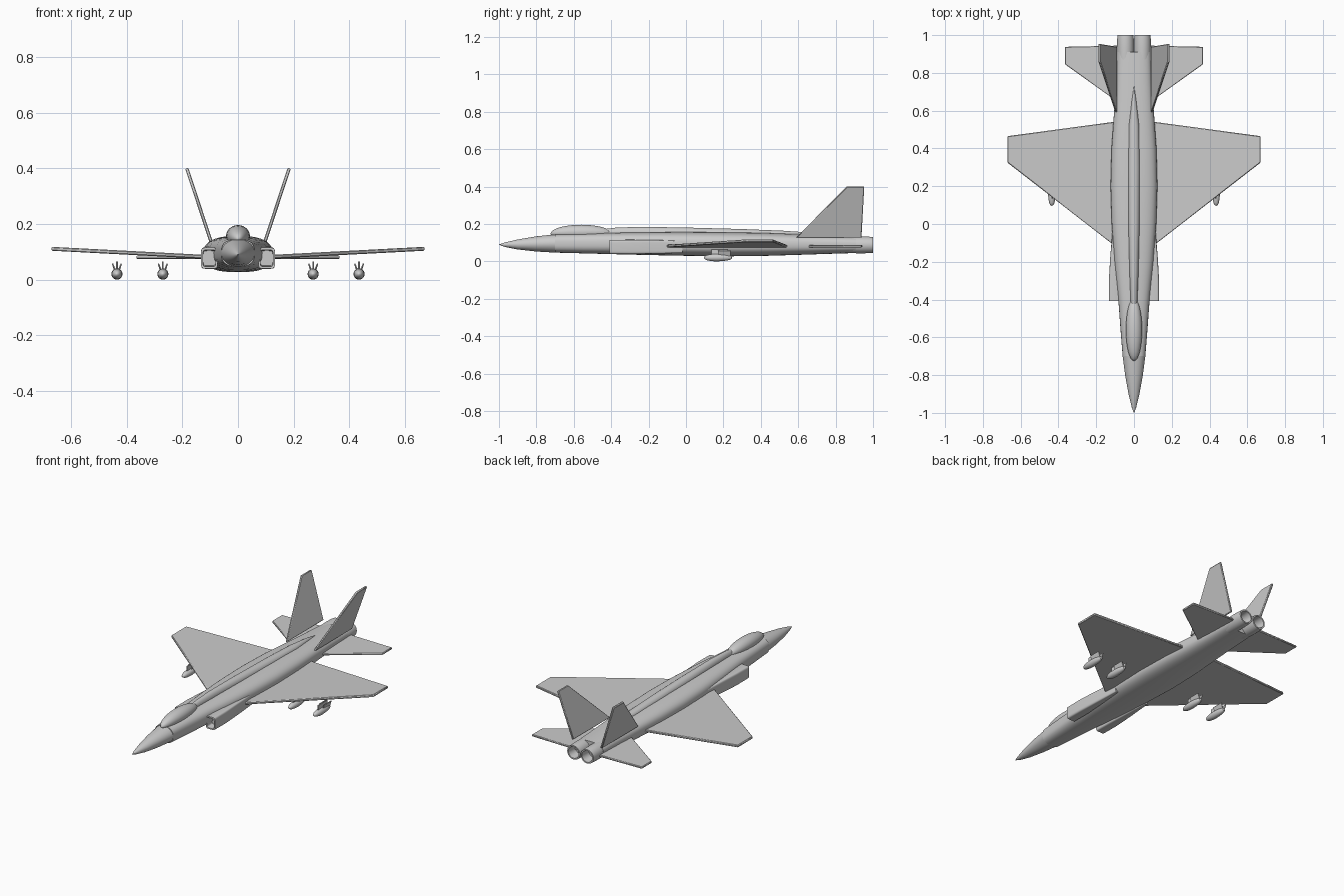
import bpy, bmesh, math
from mathutils import Vector


def finish(name, bm, angle=35):
    bmesh.ops.recalc_face_normals(bm, faces=bm.faces)
    mesh = bpy.data.meshes.new(name)
    bm.to_mesh(mesh)
    bm.free()
    obj = bpy.data.objects.new(name, mesh)
    bpy.context.collection.objects.link(obj)
    bpy.ops.object.select_all(action='DESELECT')
    obj.select_set(True)
    bpy.context.view_layer.objects.active = obj
    bpy.ops.object.shade_smooth_by_angle(angle=math.radians(angle))
    return obj


def loft(name, sections, sides=32, x=0.0, power=2.0):
    """Skin rings along y; each section is (y, half width, bottom z, top z)."""
    bm = bmesh.new()
    rings = []
    for y, w, z0, z1 in sections:
        ring = []
        for i in range(sides):
            a = 2 * math.pi * i / sides
            c, s = math.cos(a), math.sin(a)
            px = math.copysign(abs(c) ** (2 / power), c) * w
            pz = math.copysign(abs(s) ** (2 / power), s) * (z1 - z0) / 2
            ring.append(bm.verts.new((x + px, y, (z0 + z1) / 2 + pz)))
        rings.append(ring)
    for a, b in zip(rings, rings[1:]):
        for i in range(sides):
            j = (i + 1) % sides
            bm.faces.new((a[i], a[j], b[j], b[i]))
    bm.faces.new(rings[0])
    bm.faces.new(rings[-1])
    return finish(name, bm)


def lathe(name, profile, x, z, sides=24):
    """Round part along y from (y, radius) pairs."""
    return loft(name, [(y, r, z - r, z + r) for y, r in profile], sides, x)


def plate(name, corners, thickness, side=1):
    """Thin slab around a flat outline, mirrored to one side."""
    pts = [Vector((p[0] * side, p[1], p[2])) for p in corners]
    n = (pts[1] - pts[0]).cross(pts[2] - pts[0]).normalized() * thickness / 2
    bm = bmesh.new()
    top = [bm.verts.new(p + n) for p in pts]
    low = [bm.verts.new(p - n) for p in pts]
    bm.faces.new(top)
    bm.faces.new(low[::-1])
    for i in range(len(pts)):
        j = (i + 1) % len(pts)
        bm.faces.new((top[i], low[i], low[j], top[j]))
    obj = finish(name, bm, 20)
    bevel = obj.modifiers.new("soft_edge", 'BEVEL')
    bevel.width = thickness * 0.25
    bevel.segments = 1
    return obj


# Fuselage, spine and canopy
loft("fuselage", [
    (-1.0, 0.001, 0.089, 0.091), (-0.97, 0.012, 0.078, 0.101),
    (-0.9, 0.029, 0.064, 0.117), (-0.8, 0.047, 0.053, 0.134),
    (-0.7, 0.060, 0.047, 0.145)], 40)
loft("fuselage_body", [
    (-0.7, 0.060, 0.047, 0.145), (-0.55, 0.072, 0.043, 0.149),
    (-0.4, 0.083, 0.039, 0.153), (-0.2, 0.104, 0.034, 0.156),
    (0.0, 0.118, 0.030, 0.157), (0.2, 0.124, 0.027, 0.156),
    (0.4, 0.119, 0.029, 0.153), (0.6, 0.105, 0.035, 0.146),
    (0.75, 0.096, 0.040, 0.140), (0.91, 0.090, 0.045, 0.133)], 40, power=2.7)
loft("spine", [
    (-0.46, 0.016, 0.12, 0.170), (-0.38, 0.019, 0.12, 0.180),
    (-0.25, 0.024, 0.12, 0.185), (0.0, 0.030, 0.12, 0.181),
    (0.3, 0.031, 0.12, 0.173), (0.52, 0.028, 0.12, 0.164),
    (0.65, 0.013, 0.12, 0.155), (0.73, 0.002, 0.12, 0.142)], 24)
canopy = []
for i in range(17):
    t = math.pi * i / 16
    r = max(math.sin(t), 0.01)
    canopy.append((-0.56 - 0.165 * math.cos(t), 0.043 * r, 0.147 - 0.03 * r, 0.147 + 0.049 * r))
loft("canopy", canopy, 28)

for s, tag in ((1, "right"), (-1, "left")):
    # Air intake with recessed mouth, merging into the fuselage
    loft("intake_" + tag, [
        (-0.36, 0.022, 0.050, 0.104), (-0.408, 0.023, 0.047, 0.107),
        (-0.408, 0.030, 0.040, 0.115), (-0.3, 0.030, 0.039, 0.116),
        (-0.18, 0.023, 0.041, 0.115), (-0.02, 0.010, 0.045, 0.110)],
        32, x=s * 0.103, power=6)

    # Main wing, tailplane and canted fin
    plate("wing_" + tag, [(0.06, -0.148, 0.079), (0.67, 0.325, 0.111),
                          (0.67, 0.465, 0.111), (0.06, 0.547, 0.079)], 0.014, s)
    plate("tailplane_" + tag, [(0.05, 0.62, 0.081), (0.365, 0.845, 0.081),
                               (0.365, 0.938, 0.081), (0.05, 0.945, 0.081)], 0.012, s)
    plate("tail_fin_" + tag, [(0.094, 0.59, 0.128), (0.184, 0.86, 0.40),
                              (0.184, 0.953, 0.40), (0.094, 0.938, 0.128)], 0.012, s)

    # Engine nozzle
    lathe("nozzle_" + tag, [(0.86, 0.043), (0.93, 0.045), (0.98, 0.044), (1.0, 0.042),
                            (1.0, 0.034), (0.94, 0.029)], s * 0.045, 0.088, 32)

    # Underwing stores with hanger and braces
    for n, x in enumerate((0.27, 0.435)):
        label = tag + "_" + str(n + 1)
        lathe("store_" + label, [
            (0.096, 0.001), (0.100, 0.008), (0.112, 0.014), (0.135, 0.0185),
            (0.165, 0.020), (0.20, 0.018), (0.23, 0.013), (0.242, 0.008),
            (0.246, 0.001)], s * x, 0.020, 20)
        plate("hanger_" + label, [(x, 0.135, 0.03), (x, 0.135, 0.066),
                                  (x, 0.225, 0.066), (x, 0.225, 0.03)], 0.006, s)
        for d in (-1, 1):
            plate("brace_" + label, [(x + d * 0.006, 0.17, 0.033), (x + d * 0.016, 0.17, 0.058),
                                     (x + d * 0.016, 0.24, 0.058), (x + d * 0.006, 0.24, 0.028)],
                  0.005, s)
